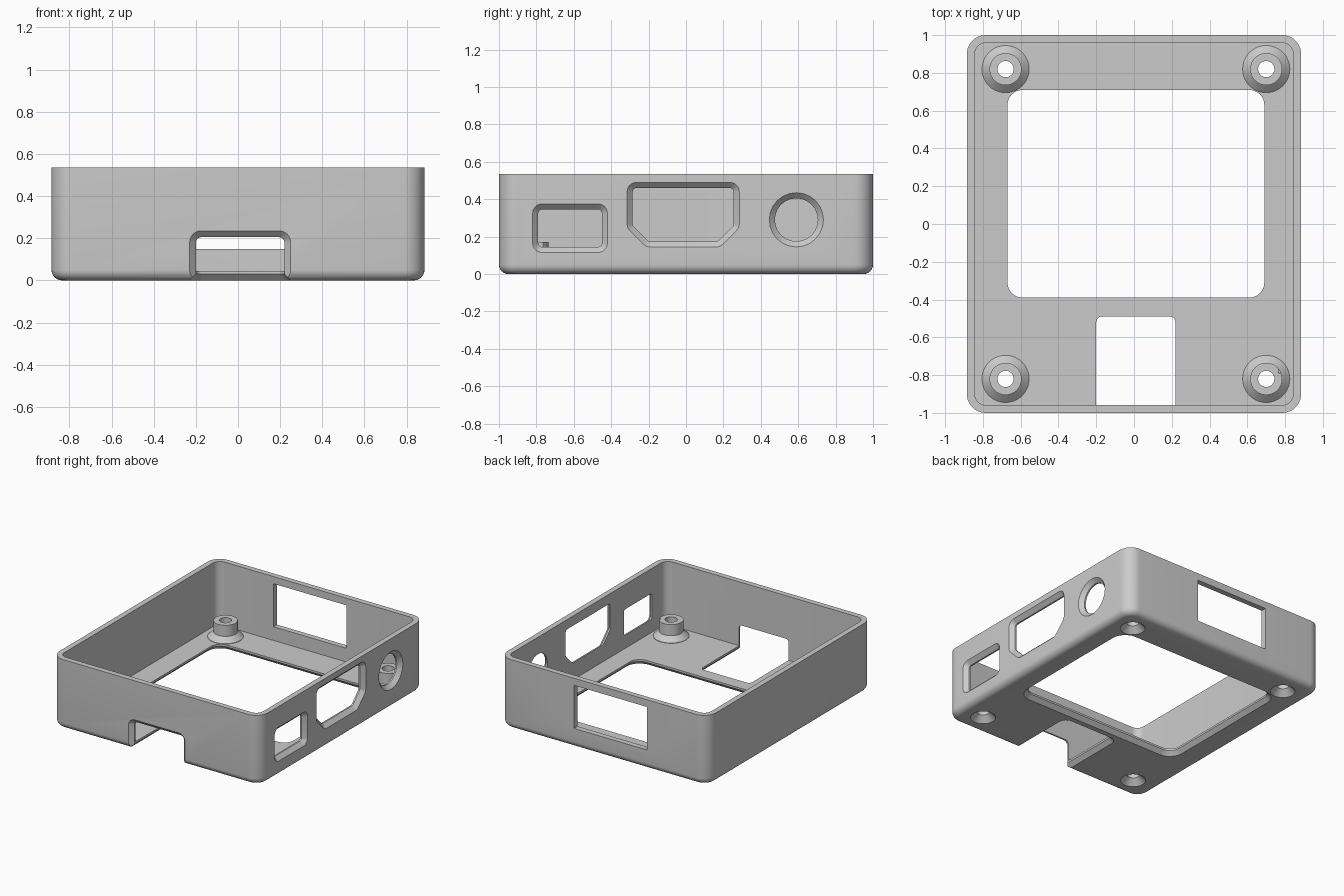
import bpy, bmesh, math
from mathutils import Vector

if "Cube" in bpy.data.objects:
    bpy.data.objects.remove(bpy.data.objects["Cube"])

grey = bpy.data.materials.new("plastic grey")
grey.diffuse_color = (0.6, 0.6, 0.6, 1)
grey.use_nodes = True
grey.node_tree.nodes["Principled BSDF"].inputs["Base Color"].default_value = grey.diffuse_color

HX, HY, H = 0.885, 1.0, 0.535      # half width, half length, height
WALL, FLOOR, BEV = 0.042, 0.045, 0.03


def rect(x0, x1, y0, y1):
    return [(x0, y0), (x1, y0), (x1, y1), (x0, y1)]


def outline(points, r, grow=0.0, steps=6):
    """Counter-clockwise polygon grown outward, with rounded corners."""
    pts = [Vector(p) for p in points]
    n, out = len(pts), []
    dirs = [(pts[(i + 1) % n] - pts[i]).normalized() for i in range(n)]
    for i, p in enumerate(pts):
        d1, d2 = dirs[i - 1], dirs[i]
        n1, n2 = Vector((d1.y, -d1.x)), Vector((d2.y, -d2.x))
        mitre = (n1 + n2) / (1 + n1.dot(n2))
        rad = max(r + grow, 0.002)
        centre = p + mitre * (grow - rad)
        a1 = math.atan2(n1.y, n1.x)
        turn = math.atan2(n1.x * n2.y - n1.y * n2.x, n1.dot(n2))
        for k in range(steps + 1):
            a = a1 + turn * k / steps
            out.append(centre + rad * Vector((math.cos(a), math.sin(a))))
    return out


def loft(name, rings, place=lambda u, v, w: (u, v, w)):
    """Closed solid through rings of (outline, depth)."""
    bm = bmesh.new()
    loops = [[bm.verts.new(place(p[0], p[1], w)) for p in pts] for pts, w in rings]
    n = len(loops[0])
    for a, b in zip(loops, loops[1:]):
        for i in range(n):
            j = (i + 1) % n
            bm.faces.new((a[i], a[j], b[j], b[i]))
    bm.faces.new(loops[0][::-1])
    bm.faces.new(loops[-1])
    bmesh.ops.recalc_face_normals(bm, faces=bm.faces)
    me = bpy.data.meshes.new(name)
    bm.to_mesh(me)
    bm.free()
    ob = bpy.data.objects.new(name, me)
    me.materials.append(grey)
    bpy.context.collection.objects.link(ob)
    return ob


def circle(x, y, r, n=40):
    return [(x + r * math.cos(math.tau * i / n), y + r * math.sin(math.tau * i / n))
            for i in range(n)]


def apply(tool, op):
    m = case.modifiers.new(op, 'BOOLEAN')
    m.operation, m.object, m.solver = op, tool, 'EXACT'
    bpy.context.view_layer.objects.active = case
    bpy.ops.object.modifier_apply(modifier=m.name)
    bpy.data.objects.remove(tool)


def cut(points, r, place, bevel=BEV):
    """Opening through a wall, chamfered on its outer side."""
    inner, outer = outline(points, r), outline(points, r, bevel)
    rings = [(outer, -0.05), (outer, 0), (inner, bevel), (inner, 0.12)]
    apply(loft("cutter", rings, place), 'DIFFERENCE')


# Open tray: rounded bottom edge, walls, hollow inside
base = rect(-HX, HX, -HY, HY)
F = 0.05
rings = []
for k in range(7):
    a = math.pi / 2 * k / 6
    rings.append((outline(base, 0.1, -F * (1 - math.sin(a)), 10), F * (1 - math.cos(a))))
rings += [(outline(base, 0.1, 0, 10), H), (outline(base, 0.1, -WALL, 10), H),
          (outline(base, 0.1, -WALL, 10), FLOOR)]
case = loft("case", rings)

# Screw posts with flared feet
posts = [(x, y) for x in (-0.68, 0.70) for y in (-0.82, 0.82)]
for x, y in posts:
    profile = [(0.125, 0.02), (0.125, FLOOR + 0.003), (0.085, 0.085), (0.085, 0.17)]
    apply(loft("post", [(circle(x, y, r), z) for r, z in profile]), 'UNION')
# Countersunk screw holes
for x, y in posts:
    profile = [(0.088, -0.05), (0.088, 0), (0.043, 0.045), (0.043, 0.3)]
    apply(loft("cutter", [(circle(x, y, r), z) for r, z in profile]), 'DIFFERENCE')


# Mappings from opening outline to the wall it goes through
def floor(u, v, w): return (u, v, w)
def front(u, v, w): return (u, w - HY, v)
def back(u, v, w): return (u, HY - w, v)
def right(u, v, w): return (HX - w, u, v)


# Floor window, front notch running into the floor, back window
cut(rect(-0.67, 0.69, -0.39, 0.71), 0.08, floor)
cut(rect(-0.20, 0.22, -1.2, -0.49), 0.03, floor)
cut(rect(-0.20, 0.22, -0.2, 0.205), 0.025, front)
cut(rect(-0.37, 0.25, 0.15, 0.48), 0.003, back, 0.0)

# Ports in the right wall: small box, wide tapered, round
cut(rect(-0.79, -0.45, 0.145, 0.345), 0.02, right)
cut([(-0.20, 0.175), (0.17, 0.175), (0.255, 0.26), (0.255, 0.46),
     (-0.285, 0.46), (-0.285, 0.26)], 0.02, right)
cut(rect(0.475, 0.705, 0.175, 0.405), 0.115, right)

# Smooth shading with crisp edges
bpy.ops.object.select_all(action='DESELECT')
case.select_set(True)
bpy.context.view_layer.objects.active = case
bpy.ops.object.shade_smooth_by_angle(angle=math.radians(30))
